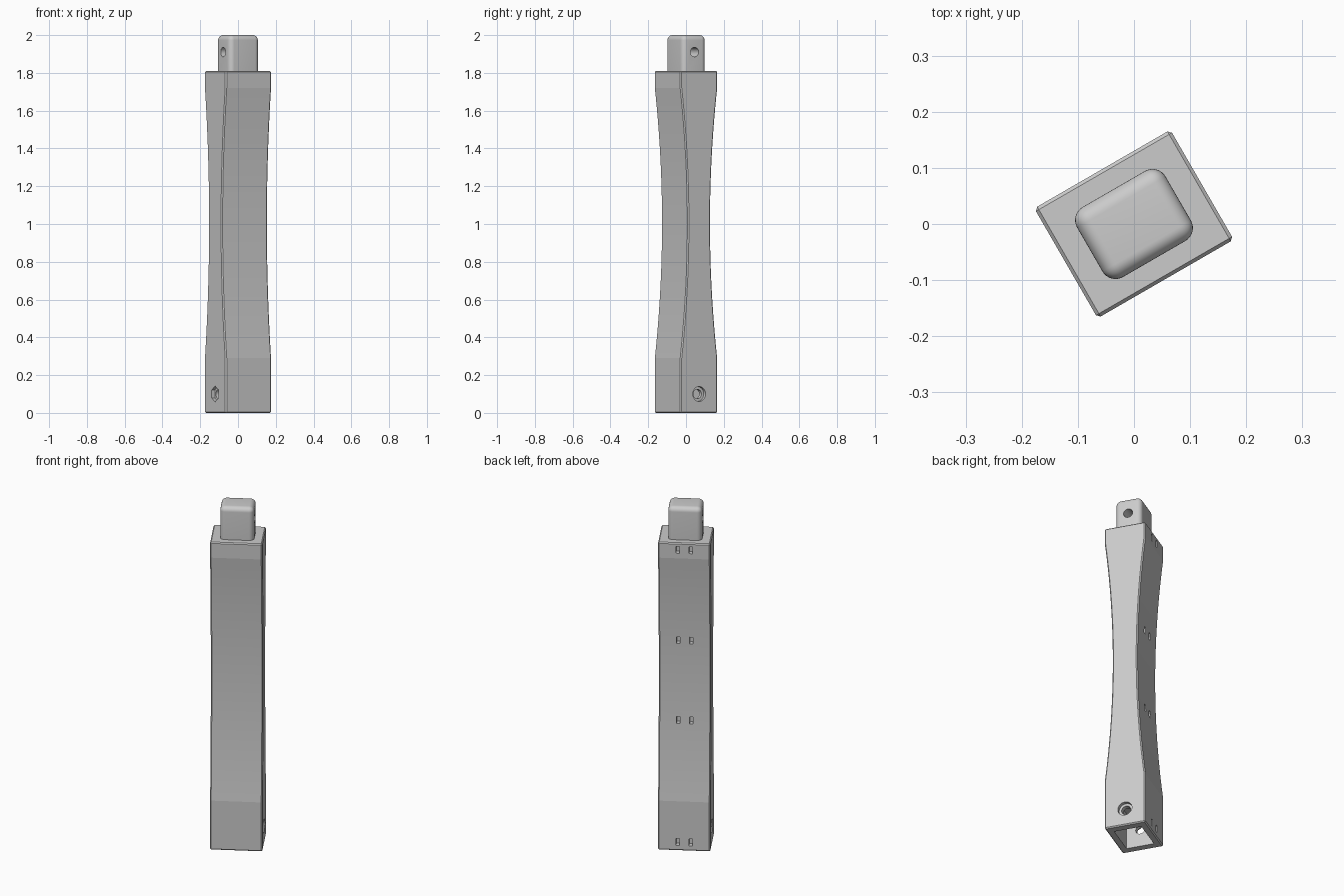
import bpy
import bmesh
from math import radians
from mathutils import Matrix, Vector

if "Cube" in bpy.data.objects:
    bpy.data.objects.remove(bpy.data.objects["Cube"], do_unlink=True)

TURN = radians(30)                # the whole part is turned about z
HALF_W, HALF_D, WAIST = 0.14, 0.113, 0.069
BODY_TOP, ARC_LOW, ARC_HIGH = 1.81, 0.29, 1.72

grey = bpy.data.materials.new("plain grey")
grey.use_nodes = True
grey.diffuse_color = (0.6, 0.6, 0.6, 1)
grey.node_tree.nodes["Principled BSDF"].inputs["Base Color"].default_value = (0.6, 0.6, 0.6, 1)


def to_object(name, bm):
    bmesh.ops.recalc_face_normals(bm, faces=bm.faces)
    mesh = bpy.data.meshes.new(name)
    bm.to_mesh(mesh)
    bm.free()
    mesh.materials.append(grey)
    ob = bpy.data.objects.new(name, mesh)
    bpy.context.collection.objects.link(ob)
    return ob


def box(name, centre, size):
    bm = bmesh.new()
    bmesh.ops.create_cube(bm, size=1, matrix=Matrix.Translation(centre) @ Matrix.Diagonal((*size, 1)))
    return to_object(name, bm)


def bore(name, x, z, radius, length, sides=96):
    """Cylinder cutter lying along the x axis."""
    bm = bmesh.new()
    place = Matrix.Translation((x, 0, z)) @ Matrix.Rotation(radians(90), 4, 'Y') @ Matrix.Rotation(radians(30), 4, 'Z')
    bmesh.ops.create_cone(bm, cap_ends=True, segments=sides, radius1=radius,
                          radius2=radius, depth=length, matrix=place)
    return to_object(name, bm)


def apply(ob, mod):
    with bpy.context.temp_override(object=ob, active_object=ob):
        bpy.ops.object.modifier_apply(modifier=mod.name)


def cut(ob, cutters):
    for cutter in cutters:
        mod = ob.modifiers.new("cut", 'BOOLEAN')
        mod.operation, mod.solver, mod.object = 'DIFFERENCE', 'EXACT', cutter
        apply(ob, mod)
        bpy.data.objects.remove(cutter, do_unlink=True)


def finish(ob, angle):
    ob.rotation_euler.z = TURN
    bpy.ops.object.select_all(action='DESELECT')
    ob.select_set(True)
    bpy.context.view_layer.objects.active = ob
    bpy.ops.object.shade_smooth_by_angle(angle=radians(angle))


# Waisted body: side profile with a shallow arc, extruded across the width
steps = 24
side = [(HALF_D, 0)]
for i in range(steps + 1):
    t = i / steps
    depth = (HALF_D - WAIST) * (1 - (2 * t - 1) ** 2)
    side.append((HALF_D - depth, ARC_LOW + t * (ARC_HIGH - ARC_LOW)))
side.append((HALF_D, BODY_TOP))
outline = side + [(-y, z) for y, z in reversed(side)]

bm = bmesh.new()
face = bm.faces.new([bm.verts.new((-HALF_W, y, z)) for y, z in outline])
new = bmesh.ops.extrude_face_region(bm, geom=[face])["geom"]
bmesh.ops.translate(bm, vec=Vector((2 * HALF_W, 0, 0)),
                    verts=[g for g in new if isinstance(g, bmesh.types.BMVert)])
body = to_object("waisted_body", bm)
bevel = body.modifiers.new("edge chamfer", 'BEVEL')
bevel.width, bevel.segments, bevel.limit_method = 0.006, 1, 'ANGLE'
apply(body, bevel)

# Socket in the foot, cross bolt hole, round counterbore and hexagonal nut recess
cutters = [
    box("socket_cutter", (0, 0, 0.1), (0.19, 0.152, 0.22)),
    bore("bolt_cutter", 0, 0.1, 0.025, 0.5),
    bore("head_cutter", HALF_W, 0.1, 0.039, 0.04),
    bore("nut_cutter", -HALF_W, 0.1, 0.042, 0.04, sides=6),
]
# Paired tie slots up the back face
for z, back in ((0.05, HALF_D), (0.75, 0.075), (1.22, 0.073), (1.77, HALF_D)):
    for x in (-0.035, 0.035):
        cutters.append(box("slot_cutter", (x, back, z), (0.018, 0.06, 0.04)))
cut(body, cutters)
finish(body, 5)

# Rounded tenon on top, with a cross hole
bm = bmesh.new()
tall = 2 - BODY_TOP
bmesh.ops.create_cube(bm, size=1, matrix=Matrix.Translation((0, 0, BODY_TOP + tall / 2))
                      @ Matrix.Diagonal((0.182, 0.144, tall, 1)))
rounded = [e for e in bm.edges if max(v.co.z for v in e.verts) > BODY_TOP + 0.01]
bmesh.ops.bevel(bm, geom=rounded, offset=0.027, segments=8, profile=0.5, affect='EDGES')
tenon = to_object("top_tenon", bm)
cut(tenon, [bore("pin_cutter", 0, 1.91, 0.025, 0.5)])
finish(tenon, 30)
